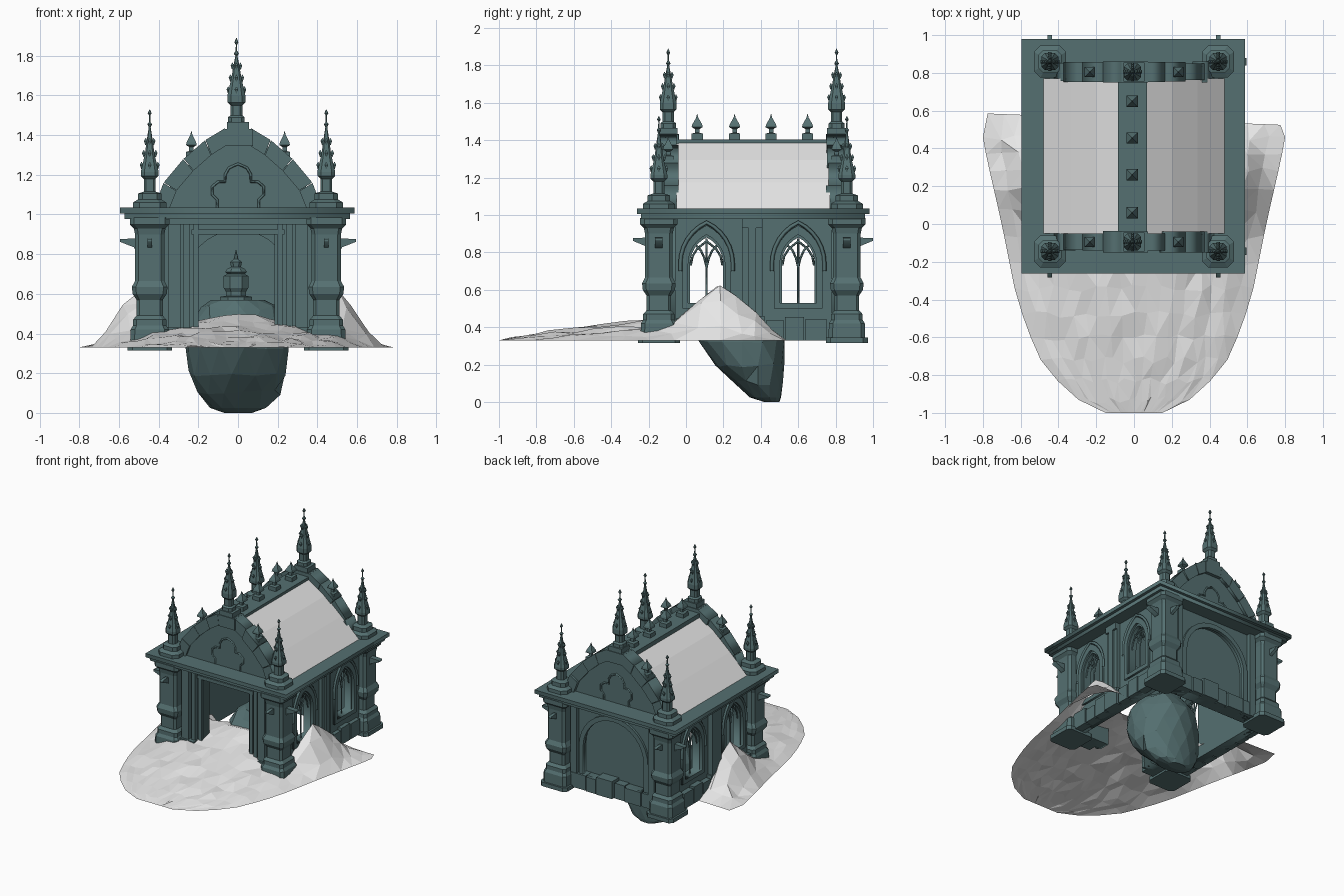
import bpy, bmesh, math, random
from mathutils import Vector, Matrix

if "Cube" in bpy.data.objects:
    bpy.data.objects.remove(bpy.data.objects["Cube"])

random.seed(4)

def material(name, rgb):
    m = bpy.data.materials.new(name)
    m.diffuse_color = (*rgb, 1)
    m.use_nodes = True
    m.node_tree.nodes["Principled BSDF"].inputs["Base Color"].default_value = m.diffuse_color
    return m

STONE = material("teal_stone", (0.09, 0.162, 0.165))
PALE = material("pale_grey", (0.8, 0.8, 0.8))

def add(name, mesh, mat):
    mesh.materials.clear()
    mesh.materials.append(mat)
    ob = bpy.data.objects.new(name, mesh)
    bpy.context.collection.objects.link(ob)
    return ob

def from_bm(name, bm, mat, fix=True):
    if fix:
        bmesh.ops.recalc_face_normals(bm, faces=bm.faces)
    me = bpy.data.meshes.new(name)
    bm.to_mesh(me)
    bm.free()
    return add(name, me, mat)

def boxes(name, items, mat=STONE):
    """items: (x0, x1, y0, y1, z0, z1)"""
    bm = bmesh.new()
    for a, b, c, d, e, f in items:
        M = Matrix.Translation(((a+b)/2, (c+d)/2, (e+f)/2)) @ Matrix.Diagonal((b-a, d-c, f-e, 1))
        bmesh.ops.create_cube(bm, size=1, matrix=M)
    return from_bm(name, bm, mat)

def stacks(name, items, mat=STONE):
    """items: (x, y, [(z, half width)], k) - stacked chamfered-square sections, k = 1 is square"""
    bm = bmesh.new()
    for cx, cy, prof, k in items:
        if k == 1:
            pts = [(1, -1), (1, 1), (-1, 1), (-1, -1)]
        else:
            pts = [(1, -k), (1, k), (k, 1), (-k, 1), (-1, k), (-1, -k), (-k, -1), (k, -1)]
        rings = [[bm.verts.new((cx+r*u, cy+r*v, z)) for u, v in pts] for z, r in prof]
        n = len(pts)
        for a, b in zip(rings, rings[1:]):
            for i in range(n):
                bm.faces.new((a[i], a[(i+1) % n], b[(i+1) % n], b[i]))
        bm.faces.new(rings[0][::-1])
        bm.faces.new(rings[-1])
    return from_bm(name, bm, mat)

AXES = {"x": ((0, 1, 0), (0, 0, 1), (1, 0, 0)), "y": ((1, 0, 0), (0, 0, 1), (0, -1, 0)),
        "z": ((1, 0, 0), (0, 1, 0), (0, 0, 1))}

def curve(name, axis, pos, loops, half=0.0, bevel=0.0, closed=True, mat=STONE):
    """Flat outlines facing an axis: extruded plates (inner loops are holes) or tubes"""
    cu = bpy.data.curves.new(name, 'CURVE')
    cu.dimensions = '3D' if bevel else '2D'
    if bevel:
        cu.bevel_depth, cu.bevel_resolution = bevel, 0
    else:
        cu.fill_mode, cu.extrude = 'BOTH', half
    for lp in loops:
        s = cu.splines.new('POLY')
        s.points.add(len(lp)-1)
        for p, (u, v) in zip(s.points, lp):
            p.co = (u, v, 0, 1)
        s.use_cyclic_u = closed
    tmp = bpy.data.objects.new(name, cu)
    bpy.context.collection.objects.link(tmp)
    bpy.context.view_layer.update()
    me = bpy.data.meshes.new_from_object(tmp.evaluated_get(bpy.context.evaluated_depsgraph_get()))
    bpy.data.objects.remove(tmp)
    u, v, w = (Vector(c) for c in AXES[axis])
    M = Matrix((u, v, w)).transposed().to_4x4()
    M.translation = w * (pos if axis != "y" else -pos)
    me.transform(M)
    return add(name, me, mat)

def rect(a, b, c, d):
    return [(a, c), (b, c), (b, d), (a, d)]

def arch(c, h, z0, zs, zt, n=6):
    """Pointed or round arch outline from two circular arcs"""
    r = zt - zs
    R = (h*h + r*r) / (2*h)
    end = math.asin(min(1, r/R))
    arc = [(h-R+R*math.cos(end*i/n), zs+R*math.sin(end*i/n)) for i in range(n+1)]
    return [(c-h, z0), (c+h, z0)] + [(c+u, z) for u, z in arc] + [(c-u, z) for u, z in arc[-2::-1]]

YF, YB = -0.145, 0.86          # corner pillar rows
CORNERS = [(x, y) for x in (-0.445, 0.445) for y in (YF, YB)]
GABLES = (-0.095, 0.805)

# Corner pillars with plinths, waists and capitals
pillar = [(.315, .112), (.345, .112), (.345, .098), (.42, .096), (.44, .084), (.47, .084), (.49, .066), (.57, .066),
          (.6, .086), (.635, .09), (.665, .074), (.9, .074), (.93, .08), (.95, .1), (.985, .1)]
stacks("corner_pillars", [(x, y, pillar, .78) for x, y in CORNERS])

# Beak-like spouts on the outer faces of each pillar
for x, y in CORNERS:
    sx, sy = (1 if x > 0 else -1), (1 if y > .3 else -1)
    beak = [(.06, .8), (.08, .835), (.15, .862), (.15, .876), (.06, .88)]
    curve("side_spout", "y", y, [[(x+sx*u, z) for u, z in beak]], .02)
    curve("end_spout", "x", x, [[(y+sy*u*.93, z) for u, z in beak]], .012)

# Cornice ring in two steps
for z, o in ((.992, .022), (1.02, 0)):
    curve("cornice", "z", z, [rect(-.595+o, .587-o, -.262+o, .98-o), rect(-.47, .47, -.04, .76)], .014)

# Side walls with two pointed traceried windows each
for s in (-1, 1):
    wins = (.11, .6)
    curve("side_wall", "x", s*.44, [rect(-.06, .78, .33, .98)] + [arch(c, .088, .53, .74, .88) for c in wins], .03)
    for c in wins:
        curve("window_surround", "x", s*.47, [arch(c, .13, .5, .74, .945), arch(c, .098, .53, .74, .895)], .016)
        hood = arch(c, .14, .7, .74, .96)
        curve("window_hood", "x", s*.485, [hood[1:] + hood[:1]], bevel=.011, closed=False)
        lines = [[(c, .53), (c, .875)]]
        for d in (-1, 1):
            lines.append([(c, .72), (c+d*.012, .77), (c+d*.03, .81), (c+d*.058, .84)])
            lines.append([(c+d*.085, .73), (c+d*.075, .78), (c+d*.05, .82), (c, .86)])
        curve("window_tracery", "x", s*.45, lines, bevel=.006, closed=False)
    x0, x1 = sorted((s*.44, s*.51))
    boxes("side_wall_pilasters", [(x0, x1, .335, .375, .33, .98), (x0, x1-.015*(s > 0), .3, .41, .33, .95),
                                  (x0, x1, .29, .42, .33, .46), (x0, x1, .3, .41, .93, .98)])
    blocks = [(-.05, .07, .45), (.08, .17, .43), (.18, .28, .46), (.43, .52, .44), (.53, .63, .455), (.64, .75, .445)]
    boxes("side_footing_blocks", [(x0, x1-.01*(s > 0), a, b, .33, t) for a, b, t in blocks])

# Front wall with doorway, stepped jambs and lintel
curve("front_wall", "y", -.095, [[(-.39, .33), (-.2, .33), (-.2, .9), (.185, .9), (.185, .33), (.39, .33),
                                  (.39, .98), (-.39, .98)]], .04)
for s in (-1, 1):
    jambs = [(.2, .225, -.15), (.245, .275, -.165), (.29, .35, -.18)]
    boxes("door_jambs", [(*sorted((s*a, s*b)), y, -.1, .33, .97) for a, b, y in jambs])
    boxes("jamb_feet", [(*sorted((s*.235, s*.355)), -.195, -.1, .33, .43)])
boxes("door_lintel", [(-.235, .235, -.155, -.1, .9, .925), (-.36, .36, -.19, -.1, .95, .98)])

# Back wall with blind round arch and footing stones
curve("back_wall", "y", .815, [rect(-.39, .39, .33, .98), arch(0, .27, .44, .65, .92, 8)], .04)
boxes("back_panel", [(-.3, .3, .785, .815, .4, .96)])
curve("back_arch_moulding", "y", .86, [arch(0, .29, .44, .65, .94, 8), arch(0, .255, .44, .65, .905, 8)], .012)
edges = [-.35, -.24, -.1, -.01, .13, .22, .35]
boxes("back_footing_blocks", [(a+.004, b-.004, .77, .885+random.uniform(-.01, .015), .33, random.uniform(.43, .47))
                              for a, b in zip(edges, edges[1:])])
boxes("back_pilasters", [(*sorted((s*.3, s*.35)), .84, .885, .33, .98) for s in (-1, 1)])

# Gables: infill, coping stones, trefoil moulding
outer = [(.425, 1.03), (.375, 1.16), (.275, 1.28), (.165, 1.375), (.065, 1.435)]
inner = [(.345, 1.03), (.31, 1.12), (.225, 1.22), (.135, 1.30), (.055, 1.35)]
trefoil = [(.105, 1.035), (.105, 1.075), (.13, 1.1), (.13, 1.14), (.1, 1.165), (.065, 1.165), (.065, 1.2),
           (.045, 1.235), (0, 1.255)]
tre = trefoil + [(-u, z) for u, z in trefoil[-2::-1]]
for y in GABLES:
    mid = [((a+c)/2, (b+d)/2) for (a, b), (c, d) in zip(outer, inner)]
    curve("gable_infill", "y", y, [mid + [(-u, z) for u, z in mid[::-1]]], .03)
    for s in (-1, 1):
        for i in range(4):
            a, b, c, d = (Vector(p) for p in (outer[i], outer[i+1], inner[i+1], inner[i]))
            k = .012
            q = [a.lerp(b, k), b.lerp(a, k), c.lerp(d, k), d.lerp(c, k)]
            curve("coping_stone", "y", y, [[(s*p.x, p.y) for p in q]], random.uniform(.042, .058))
    boxes("gable_apex", [(-.075, .075, y-.055, y+.055, 1.345, 1.43), (-.055, .055, y-.05, y+.05, 1.42, 1.465)])
    f = -1 if y < 0 else 1
    curve("trefoil_moulding", "y", y+f*.03, [tre], bevel=.007, closed=False)

# Pinnacles: corner, apex, small gable and ridge ones
def crockets(x, y, levels):
    out = []
    for z, d in levels:
        for u, v in ((1, 0), (-1, 0), (0, 1), (0, -1)):
            out.append((x+u*d, y+v*d, [(z-.02, .002), (z, .009), (z+.015, .001)], 1))
    return out

corner = [(1.03, .085), (1.06, .085), (1.075, .06), (1.105, .06), (1.115, .03), (1.18, .03), (1.195, .045), (1.215, .045),
          (1.3, .025), (1.38, .014), (1.44, .005), (1.455, .012), (1.465, .004), (1.5, .003), (1.51, .01), (1.53, .001)]
apex = [(1.46, .042), (1.49, .042), (1.5, .03), (1.55, .03), (1.565, .045), (1.6, .045), (1.69, .025), (1.76, .013),
        (1.8, .005), (1.81, .013), (1.825, .004), (1.855, .003), (1.868, .01), (1.89, .001)]
items = []
for x, y in CORNERS:
    items += [(x, y, corner, .6)] + crockets(x, y, [(1.25, .041), (1.31, .03), (1.37, .02)])
stacks("corner_pinnacles", items)
items = []
for y in GABLES:
    items += [(-.008, y, apex, .6)] + crockets(-.008, y, [(1.63, .041), (1.69, .03), (1.75, .02)])
stacks("apex_spires", items)
small = [(0, .03), (.035, .03), (.04, .012), (.06, .012), (.07, .03), (.085, .026), (.12, .006), (.14, .001)]
stacks("gable_finials", [(x, y, [(1.28+z, r*.9) for z, r in small], 1) for x in (-.235, .235) for y in GABLES])
stacks("ridge_finials", [(-.01, y, [(1.4+z, r) for z, r in small], 1) for y in (.06, .26, .455, .65)])

# Roof sheets and ridge beam
bm = bmesh.new()
slope = [(.48, 1.032), (.335, 1.175), (.2, 1.295), (.06, 1.39)]
for s in (-1, 1):
    cols = [[bm.verts.new((s*x, y, z)) for y in (-.05, .77)] for x, z in slope]
    for a, b in zip(cols, cols[1:]):
        q = (a[0], a[1], b[1], b[0])
        bm.faces.new(q if s > 0 else q[::-1])
from_bm("roof_sheets", bm, PALE, False)
boxes("ridge_beam", [(-.085, .068, -.06, .78, 1.368, 1.405)])

# Faceted boulder beneath the shrine: (z, y near, y far, half width)
levels = [(0, .42, .5, .07), (.025, .34, .51, .145), (.1, .25, .52, .205), (.2, .16, .525, .25), (.33, .07, .53, .262),
          (.45, .08, .52, .24), (.53, .14, .48, .19), (.57, .18, .45, .13)]
bm = bmesh.new()
rings, n = [], 13
for j, (z, a, b, h) in enumerate(levels):
    ring = []
    for i in range(n):
        t = (i + .5*(j % 2)) * math.tau / n
        k = random.uniform(.97, 1.04)
        ring.append(bm.verts.new((h*k*math.cos(t), (a+b)/2+(b-a)/2*k*math.sin(t),
                                  z+(random.uniform(-.015, .015) if 1 < j < 7 else 0))))
    rings.append(ring)
for a, b in zip(rings, rings[1:]):
    for i in range(n):
        bm.faces.new((a[i], a[(i+1) % n], b[(i+1) % n], b[i]))
bm.faces.new(rings[0][::-1])
bm.faces.new(rings[-1])
bmesh.ops.triangulate(bm, faces=bm.faces)
from_bm("boulder", bm, STONE)

# Urn standing on the boulder
urn = [(.55, .08), (.585, .08), (.59, .05), (.61, .05), (.63, .062), (.69, .062), (.7, .045), (.71, .055), (.725, .045),
       (.735, .025), (.76, .03), (.775, .012), (.82, .002)]
stacks("urn", [(-.01, .36, urn, .5)])

# Drifted ground mound: wide skirt in front, humps against both side walls
span = [(-1, .15), (-.95, .27), (-.86, .38), (-.7, .51), (-.4, .62), (0, .7), (.35, .78), (.46, .8), (.55, .775)]
def half_width(y):
    for (a, p), (b, q) in zip(span, span[1:]):
        if y <= b:
            return p + (q-p)*(y-a)/(b-a)
    return span[-1][1]
ys = [-1, -.93, -.83, -.72, -.6, -.48, -.34, -.2, -.06, .08, .18, .28, .37, .46, .555]
bm = bmesh.new()
grid, m = [], 18
for j, y0 in enumerate(ys):
    row = []
    for i in range(m+1):
        s = -1 + 2*i/m
        rim = i in (0, m) or j in (0, len(ys)-1)
        x, y = s*half_width(y0), y0
        if not rim:
            x, y = x + random.uniform(-.012, .012), y + random.uniform(-.02, .02)
        elif j == len(ys)-1:
            y -= .03*s
        ax = abs(x)
        across = math.exp(-((ax-.5)/(.13 if ax > .5 else .07))**2)
        hump = .235*across*math.exp(-(abs(y-.24)/(.24 if y < .24 else .18))**2.4)
        skirt = .1*min(1, (y+1)/.75)**.8 * max(0, 1-abs(s)**2.5) * (1 if y < .2 else .3)
        mid = .06*math.exp(-(x/.3)**2 - ((y-.05)/.2)**2)
        n_ = .012 if j > 2 else .004
        z = .33 if rim else max(.333, .33 + hump + skirt + mid + random.uniform(-n_, n_))
        row.append(bm.verts.new((x, y, z)))
    grid.append(row)
for a, b in zip(grid, grid[1:]):
    for i in range(m):
        c = (a[i].co + b[i+1].co)/2
        if not (c.y > .24 and abs(c.x) < .42):
            bm.faces.new((a[i], a[i+1], b[i+1], b[i]))
bmesh.ops.triangulate(bm, faces=bm.faces)
bmesh.ops.delete(bm, geom=[v for v in bm.verts if not v.link_faces], context='VERTS')
from_bm("ground_mound", bm, PALE, False)
